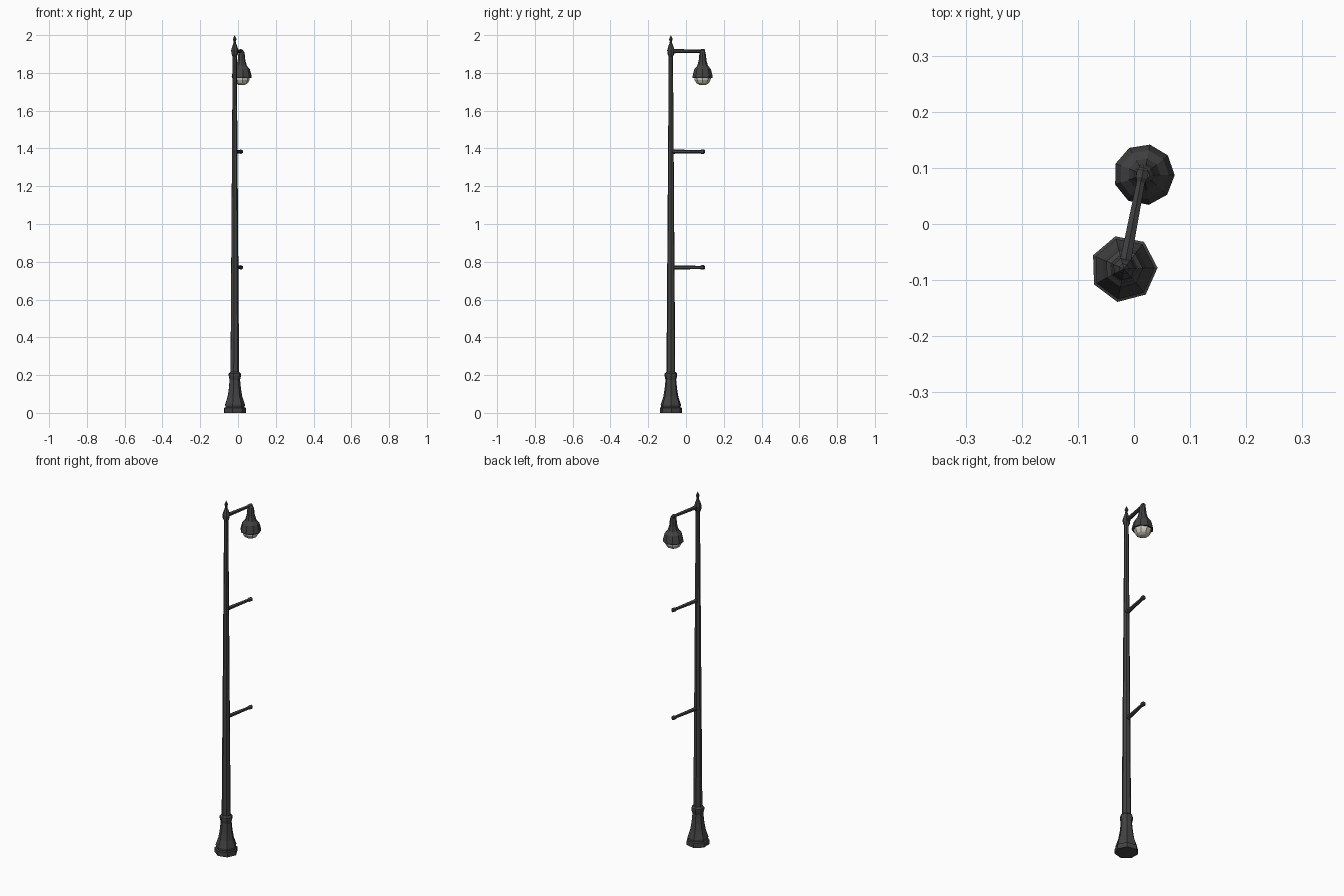
import bpy, bmesh, math
from mathutils import Vector, Matrix

if "Cube" in bpy.data.objects:
    bpy.data.objects.remove(bpy.data.objects["Cube"])

ARM = math.radians(79)            # heading of the side arms
POLE = Vector((-0.018, -0.080, 0))
LAMP = Vector((0.018, 0.088, 0))


def material(name, col):
    m = bpy.data.materials.new(name)
    m.diffuse_color = (*col, 1)
    m.use_nodes = True
    m.node_tree.nodes["Principled BSDF"].inputs["Base Color"].default_value = m.diffuse_color
    return m


iron = material("dark_iron", (0.055, 0.055, 0.055))
glass = material("cream_glass", (0.62, 0.60, 0.48))


def lathe(name, profile, sides, start, matrix, mat):
    """Revolve (radius, height) pairs into a faceted solid; radius 0 makes a point."""
    bm = bmesh.new()
    rings = []
    for r, z in profile:
        n = 1 if r == 0 else sides
        rings.append([bm.verts.new((r * math.cos(start + i * math.tau / sides),
                                    r * math.sin(start + i * math.tau / sides), z))
                      for i in range(n)])
    for a, b in zip(rings, rings[1:]):
        for i in range(sides):
            j = (i + 1) % sides
            quad = [a[i % len(a)], a[j % len(a)], b[j % len(b)], b[i % len(b)]]
            bm.faces.new(list(dict.fromkeys(quad)))
    for ring in (rings[0], rings[-1]):
        if len(ring) > 1:
            bm.faces.new(ring)
    bmesh.ops.recalc_face_normals(bm, faces=bm.faces)
    me = bpy.data.meshes.new(name)
    bm.to_mesh(me)
    bm.free()
    me.materials.append(mat)
    ob = bpy.data.objects.new(name, me)
    ob.matrix_world = matrix
    bpy.context.collection.objects.link(ob)
    return ob


pole_at = Matrix.Translation(POLE)
lamp_at = Matrix.Translation(LAMP)
p_start = ARM + math.pi / 7

# Flared foot
lathe("base", [(0.060, 0), (0.060, 0.026), (0.053, 0.030), (0.055, 0.044),
               (0.050, 0.058), (0.041, 0.085), (0.034, 0.125), (0.029, 0.175),
               (0.034, 0.195), (0.034, 0.208), (0.025, 0.217)],
      7, p_start, pole_at, iron)

# Tapered shaft
lathe("pole", [(0.024, 0.20), (0.0115, 1.89)], 7, p_start, pole_at, iron)

# Finial with a small spike
lathe("finial", [(0.0115, 1.885), (0.018, 1.900), (0.020, 1.920), (0.014, 1.940),
                 (0.007, 1.958), (0.006, 1.968), (0.010, 1.978), (0.006, 1.987),
                 (0, 2.0)], 7, p_start, pole_at, iron)

# Three horizontal arms with knobbed tips
length = (LAMP - POLE).length + 0.012
for name, z in (("lower_arm", 0.77), ("middle_arm", 1.383), ("lamp_arm", 1.915)):
    turn = Matrix.Rotation(ARM, 4, 'Z') @ Matrix.Rotation(math.pi / 2, 4, 'Y')
    at = Matrix.Translation(POLE + Vector((0, 0, z))) @ turn
    lathe(name, [(0.0115, 0), (0.0085, length - 0.026), (0.012, length - 0.018),
                 (0.012, length - 0.005), (0.007, length)], 6, 0, at, iron)

# Lamp shade
lathe("lamp_shade", [(0.010, 1.918), (0.015, 1.910), (0.018, 1.895), (0.021, 1.865),
                     (0.029, 1.838), (0.044, 1.820), (0.050, 1.800),
                     (0.0545, 1.780), (0.0535, 1.774)], 9, ARM, lamp_at, iron)

# Glass globe below the shade
lathe("lamp_globe", [(0.045, 1.778), (0.043, 1.762), (0.034, 1.746),
                     (0.018, 1.737), (0, 1.735)], 9, ARM, lamp_at, glass)
